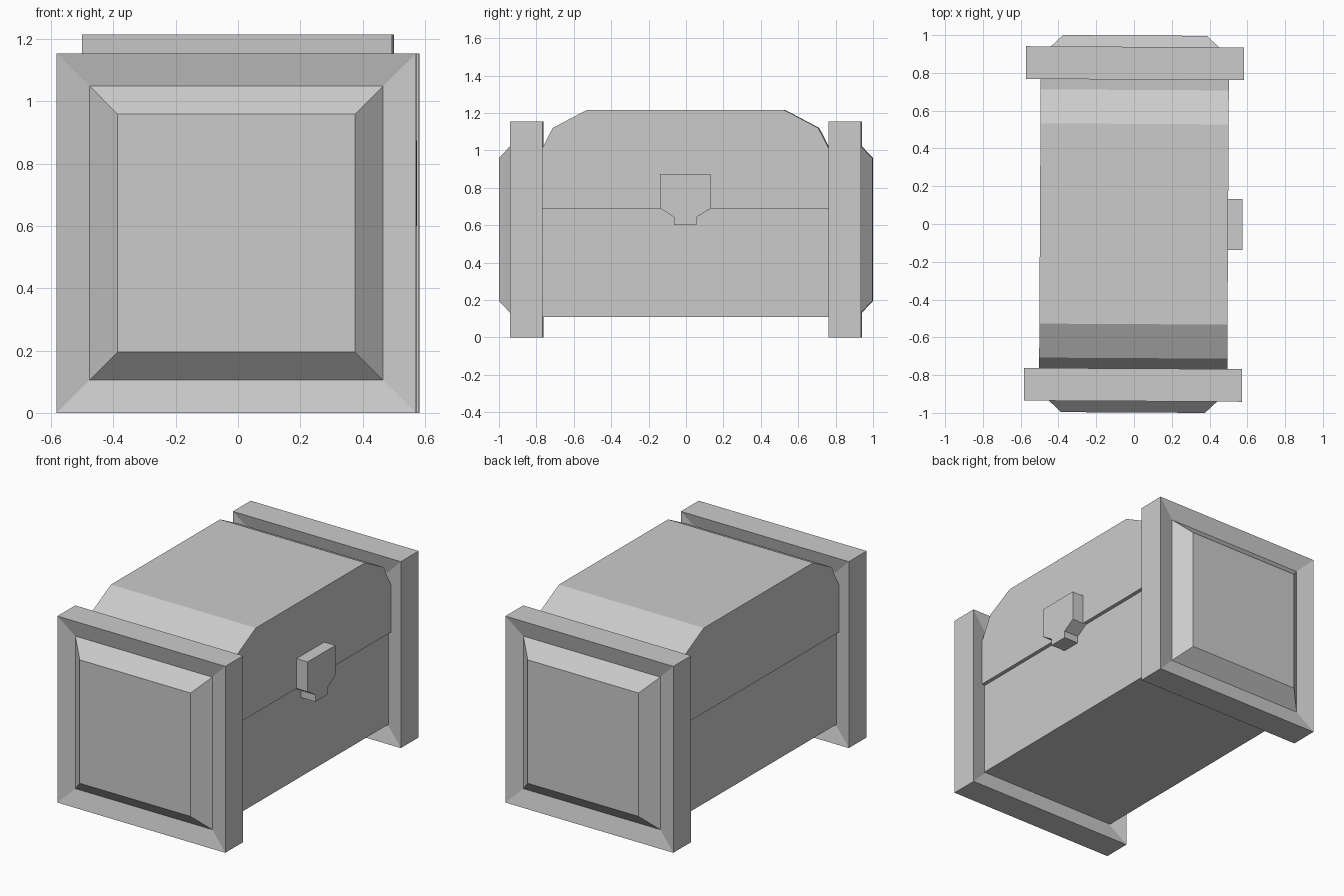
import bpy
import bmesh

if "Cube" in bpy.data.objects:
    bpy.data.objects.remove(bpy.data.objects["Cube"])

TWIST = -0.0055   # the chest sits very slightly turned on its base
MID_Z = 0.577     # centre height of the end caps


def finish(name, bm, mirror=False):
    bmesh.ops.recalc_face_normals(bm, faces=bm.faces)
    mesh = bpy.data.meshes.new(name)
    bm.to_mesh(mesh)
    bm.free()
    obj = bpy.data.objects.new(name, mesh)
    bpy.context.collection.objects.link(obj)
    obj.rotation_euler.z = TWIST
    if mirror:
        mod = obj.modifiers.new("Mirror", 'MIRROR')
        mod.use_axis = (False, True, False)
        mod.use_mirror_merge = False
    return obj


def loft(name, rings, mirror=False):
    """Bridge rings of points and cap both ends."""
    bm = bmesh.new()
    loops = [[bm.verts.new(p) for p in ring] for ring in rings]
    n = len(loops[0])
    for a, b in zip(loops, loops[1:]):
        for i in range(n):
            j = (i + 1) % n
            bm.faces.new((a[i], a[j], b[j], b[i]))
    bm.faces.new(loops[0])
    bm.faces.new(loops[-1])
    return finish(name, bm, mirror)


def extrude_x(name, half_profile, x0, x1):
    """Mirror a (y, z) half profile across y = 0 and extrude it along x."""
    profile = half_profile + [(-y, z) for y, z in reversed(half_profile)]
    return loft(name, [[(x, y, z) for y, z in profile] for x in (x0, x1)])


def rect(hx, hz, y):
    return [(sx * hx, y, MID_Z + sz * hz)
            for sx, sz in ((-1, -1), (1, -1), (1, 1), (-1, 1))]


# Lower box, slightly narrower than the lid
extrude_x("chest_body", [(0.79, 0.69), (0.79, 0.11)], -0.475, 0.475)

# Faceted lid
extrude_x("chest_lid",
          [(0.53, 1.215), (0.71, 1.12), (0.79, 0.965), (0.79, 0.69)],
          -0.498, 0.498)

# Square end frames, dished on both faces
loft("end_frame",
     [rect(0.471, 0.472, 0.79), rect(0.577, 0.577, 0.765),
      rect(0.577, 0.577, 0.938), rect(0.471, 0.472, 0.913)], mirror=True)

# Raised end panels with chamfered edges
loft("end_panel",
     [rect(0.471, 0.472, 0.913), rect(0.381, 0.382, 0.998)], mirror=True)

# Latch on the right side
extrude_x("latch",
          [(0.135, 0.875), (0.135, 0.69), (0.06, 0.643), (0.06, 0.60)],
          0.465, 0.574)
